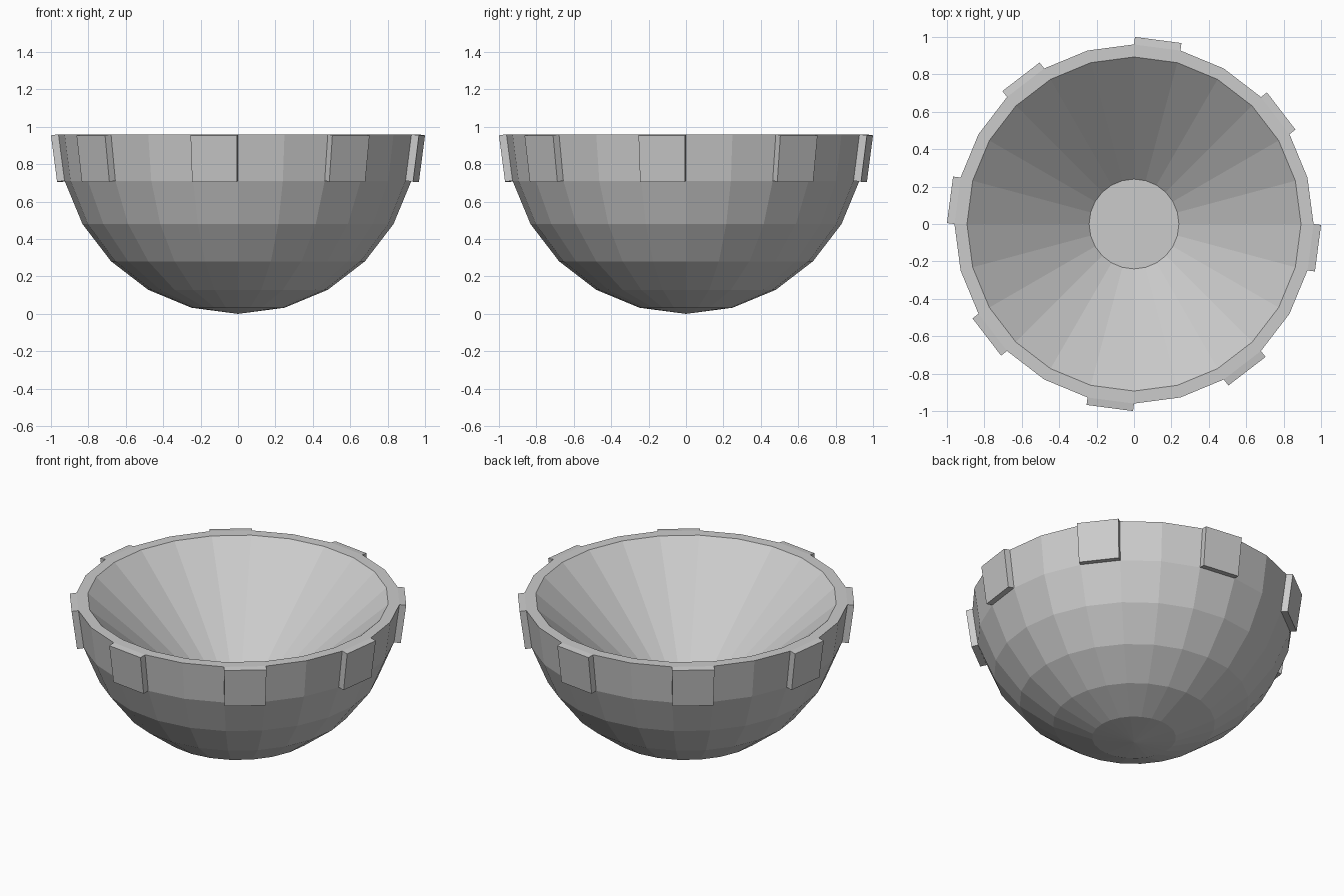
import bpy, bmesh, math
from mathutils import Vector

SIDES = 24
RADIUS = 0.96
LUG_DEPTH = 0.0407

cube = bpy.data.objects.get("Cube")
if cube:
    bpy.data.objects.remove(cube, do_unlink=True)

grey = bpy.data.materials.new("light_grey")
grey.use_nodes = True
grey.diffuse_color = (0.6, 0.6, 0.6, 1)
grey.node_tree.nodes["Principled BSDF"].inputs["Base Color"].default_value = (0.6, 0.6, 0.6, 1)

# Profile: round outside, flat rim, straight sloping inside, flat floor
step = math.radians(15)
profile = [(RADIUS * math.sin(i * step), RADIUS * (1 - math.cos(i * step))) for i in range(7)]
profile += [(0.893, RADIUS), (0.24, 0.38), (0, 0.38)]

# Bowl: turn the profile around the upright axis
bm = bmesh.new()
verts = [bm.verts.new((r, 0, z)) for r, z in profile]
edges = [bm.edges.new(pair) for pair in zip(verts, verts[1:])]
bmesh.ops.spin(bm, geom=verts + edges, cent=(0, 0, 0), axis=(0, 0, 1),
               angle=math.tau, steps=SIDES, use_duplicate=False)
bmesh.ops.remove_doubles(bm, verts=bm.verts[:], dist=0.0005)
bmesh.ops.recalc_face_normals(bm, faces=bm.faces[:])
bm.normal_update()

# Lugs: every third facet of the top outer band, pushed out along its normal
lugs = []
for face in bm.faces:
    centre = face.calc_center_median()
    outward = face.normal.dot(Vector((centre.x, centre.y, 0)).normalized())
    if outward > 0.95 and centre.z > 0.75:
        sector = math.floor(math.degrees(math.atan2(centre.y, centre.x)) / 15)
        if sector % 3 == 2:
            lugs.append(face)
for face in lugs:
    offset = face.normal * LUG_DEPTH
    result = bmesh.ops.extrude_face_region(bm, geom=[face])
    moved = [g for g in result["geom"] if isinstance(g, bmesh.types.BMVert)]
    bmesh.ops.translate(bm, verts=moved, vec=offset)
    if face.is_valid:
        bm.faces.remove(face)
bmesh.ops.recalc_face_normals(bm, faces=bm.faces[:])

mesh = bpy.data.meshes.new("lugged_bowl")
bm.to_mesh(mesh)
bm.free()
mesh.materials.append(grey)
bowl = bpy.data.objects.new("lugged_bowl", mesh)
bpy.context.collection.objects.link(bowl)
